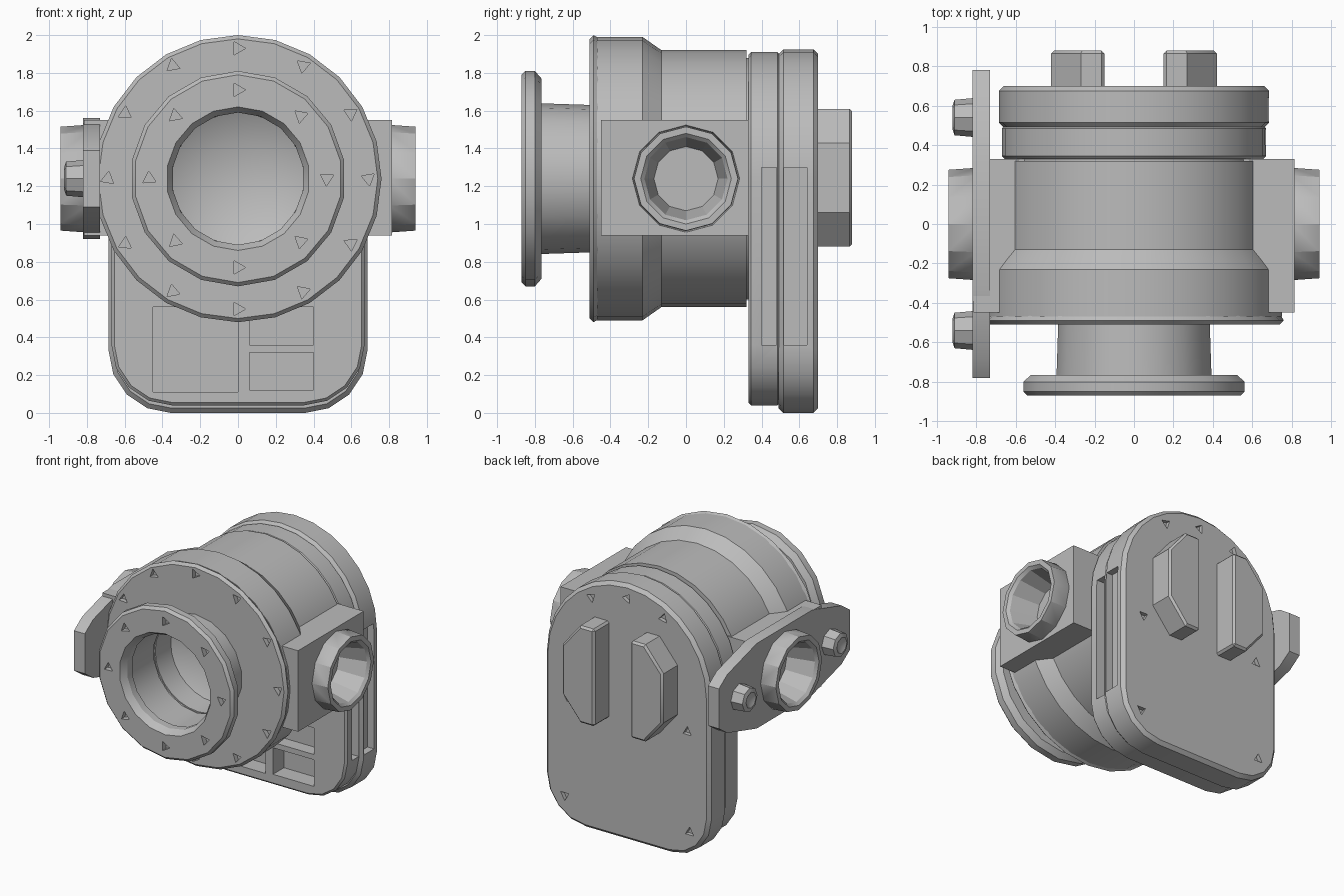
import bpy, bmesh
from math import sin, cos, pi
from mathutils import Vector

cube = bpy.data.objects.get("Cube")
if cube:
    bpy.data.objects.remove(cube, do_unlink=True)

metal = bpy.data.materials.new("grey metal")
metal.use_nodes = True
GREY = (0.5, 0.5, 0.5, 1)
metal.diffuse_color = GREY
metal.node_tree.nodes["Principled BSDF"].inputs["Base Color"].default_value = GREY
AXIS_Z = 1.24  # height of the main bore


def finish(bm, name, bevel=0.0):
    bmesh.ops.recalc_face_normals(bm, faces=bm.faces)
    mesh = bpy.data.meshes.new(name)
    bm.to_mesh(mesh)
    bm.free()
    ob = bpy.data.objects.new(name, mesh)
    bpy.context.collection.objects.link(ob)
    mesh.materials.append(metal)
    bpy.ops.object.select_all(action='DESELECT')
    ob.select_set(True)
    bpy.context.view_layer.objects.active = ob
    if bevel:
        mod = ob.modifiers.new("bevel", 'BEVEL')
        mod.width, mod.segments, mod.limit_method = bevel, 1, 'ANGLE'
        mod.angle_limit = 1.0
        bpy.ops.object.modifier_apply(modifier=mod.name)
    return ob


def place(axis, along, u, v):
    return Vector((u, along, v)) if axis == 'y' else Vector((along, u, v))


def add_prism(bm, points, axis, start, end):
    rings = [[bm.verts.new(place(axis, a, u, v)) for u, v in points] for a in (start, end)]
    n = len(points)
    for ring in rings:
        bm.faces.new(ring)
    for i in range(n):
        j = (i + 1) % n
        bm.faces.new((rings[0][i], rings[0][j], rings[1][j], rings[1][i]))


def prism(name, points, axis, start, end, bevel=0.0):
    bm = bmesh.new()
    add_prism(bm, points, axis, start, end)
    return finish(bm, name, bevel)


def lathe(name, profile, axis, sides, u0=0.0):
    """Spin a closed (radius, along) profile round a line at u0, AXIS_Z."""
    bm = bmesh.new()
    rings = []
    for r, a in profile:
        count = sides if r > 0 else 1
        rings.append([bm.verts.new(place(axis, a, u0 + r * sin(2 * pi * i / sides),
                                         AXIS_Z + r * cos(2 * pi * i / sides)))
                      for i in range(count)])
    for p, q in zip(rings, rings[1:] + rings[:1]):
        for i in range(sides):
            j = (i + 1) % sides
            face = list(dict.fromkeys((p[i % len(p)], p[j % len(p)], q[j % len(q)], q[i % len(q)])))
            if len(face) > 2:
                bm.faces.new(face)
    return finish(bm, name)


def rect(u0, u1, v0, v1):
    return [(u0, v0), (u1, v0), (u1, v1), (u0, v1)]


def cut(ob, name, pieces):
    bm = bmesh.new()
    for piece in pieces:
        add_prism(bm, *piece)
    cutter = finish(bm, name)
    bpy.context.view_layer.objects.active = ob
    mod = ob.modifiers.new("cut", 'BOOLEAN')
    mod.operation, mod.solver, mod.object = 'DIFFERENCE', 'EXACT', cutter
    bpy.ops.object.modifier_apply(modifier=mod.name)
    bpy.data.objects.remove(cutter, do_unlink=True)


def dents(centres, start, end, size=0.04):
    return [([(u + size * cos(k * 2 * pi / 3 + u), v + size * sin(k * 2 * pi / 3 + u))
              for k in range(3)], 'y', start, end) for u, v in centres]


def circle(count, radius):
    return [(radius * sin(2 * pi * i / count), AXIS_Z + radius * cos(2 * pi * i / count))
            for i in range(count)]


def arch(w, bottom, corner):
    """Round top, straight sides, rounded lower corners."""
    pts = [(w * cos(pi * i / 14), AXIS_Z + w * sin(pi * i / 14)) for i in range(15)]
    for side, angles in ((-1, range(5)), (1, range(4, -1, -1))):
        pts += [(side * (w - corner + corner * cos(pi * i / 8)),
                 bottom + corner - corner * sin(pi * i / 8)) for i in angles]
    return pts


# Main round body, with the floor of the bore
lathe("body", [(0, -0.22), (0.2, -0.22), (0.35, -0.3), (0.36, -0.47), (0.75, -0.47),
               (0.75, -0.23), (0.68, -0.13), (0.68, 0.32), (0, 0.32)], 'y', 28)
lathe("gap_ring", [(0, 0.3), (0.64, 0.3), (0.64, 0.36), (0, 0.36)], 'y', 28)

# Front flange, neck and rim
flange = lathe("front_flange", [(0.37, -0.51), (0.74, -0.51), (0.76, -0.49), (0.74, -0.455),
                                (0.37, -0.455)], 'y', 24)
cut(flange, "flange_cutter", dents(circle(12, 0.69), -0.6, -0.475))
lathe("neck", [(0.36, -0.8), (0.40, -0.8), (0.39, -0.5), (0.36, -0.49)], 'y', 18)
rim = lathe("front_rim", [(0.38, -0.87), (0.55, -0.87), (0.57, -0.85), (0.57, -0.8),
                          (0.53, -0.765), (0.35, -0.765), (0.35, -0.82)], 'y', 18)
cut(rim, "rim_cutter", dents(circle(8, 0.47), -1, -0.83))

# Rear housing: front shell with pockets, and back cover
shell = prism("housing_shell", arch(0.67, 0.04, 0.32), 'y', 0.33, 0.5, 0.015)
cut(shell, "pocket_cutter", [
    (rect(-0.45, 0.0, 0.11, 0.56), 'y', 0.2, 0.46),
    (rect(0.06, 0.4, 0.12, 0.32), 'y', 0.2, 0.46),
    (rect(0.06, 0.4, 0.36, 0.56), 'y', 0.2, 0.43),
    (rect(0.4, 0.48, 0.36, 1.3), 'x', 0.6, 0.8)])
cover = prism("back_cover", arch(0.685, 0.0, 0.33), 'y', 0.49, 0.7, 0.025)
spots = [(0.3, 1.75), (-0.3, 1.75), (0, 1.82), (0.5, 0.95), (-0.5, 0.95), (0.52, 0.2), (-0.52, 0.2)]
cut(cover, "cover_cutter", [(rect(0.52, 0.64, 0.36, 1.3), 'x', 0.63, 0.8)]
    + dents(spots, 0.67, 0.8))

# Two raised pads on the back, sloped on their outer sides
for side, label in ((1, "left"), (-1, "right")):
    outline = [(0.15, 0.88), (0.27, 0.88), (0.42, 1.06), (0.42, 1.43), (0.27, 1.61), (0.15, 1.61)]
    prism(label + "_back_pad", [(side * u, v) for u, v in outline], 'y', 0.68, 0.88, 0.015)

# Side blocks and hollow round ports
for side, label in ((1, "left"), (-1, "right")):
    block = prism(label + "_block", rect(-0.45, 0.33, 0.94, 1.55), 'x', side * 0.5, side * 0.815)
    cut(block, "bore_cutter", [(circle(20, 0.45), 'y', -0.6, -0.3),
                               (circle(12, 0.23), 'x', side * 0.7, side * 0.9)])
    lathe(label + "_port", [(0, side * 0.72), (0.17, side * 0.72), (0.22, side * 0.92),
                            (0.24, side * 0.94), (0.275, side * 0.94), (0.285, side * 0.8),
                            (0.24, side * 0.7), (0, side * 0.7)], 'x', 12)

# Mounting flange on the right side with two bolts
half = [(0.78, -0.15), (0.78, 0.15), (0.68, 0.22), (0.33, 0.32)]
outline = half + [(-y, z) for y, z in reversed(half)] + [(-0.33, -0.32), (0.33, -0.32)]
outline = [(y, z + AXIS_Z) for y, z in
           half + [(-y, z) for y, z in reversed(half)] + [(-0.68, -0.22), (-0.33, -0.32),
                                                          (0.33, -0.32), (0.68, -0.22)]]
plate = prism("mounting_flange", outline, 'x', -0.82, -0.73)
cut(plate, "plate_cutter", [(circle(12, 0.23), 'x', -0.9, -0.7)])
for y, label in ((-0.54, "front"), (0.54, "rear")):
    lathe(label + "_flange_bolt", [(0, -0.89), (0.06, -0.92), (0.09, -0.91), (0.1, -0.8),
                                   (0, -0.8)], 'x', 8, y)

# Smooth the round surfaces, keep the edges sharp
bpy.ops.object.select_all(action='DESELECT')
for ob in bpy.context.scene.objects:
    if ob.type == 'MESH' and metal.name in ob.data.materials:
        ob.select_set(True)
        bpy.context.view_layer.objects.active = ob
bpy.ops.object.shade_smooth_by_angle(angle=0.5)
